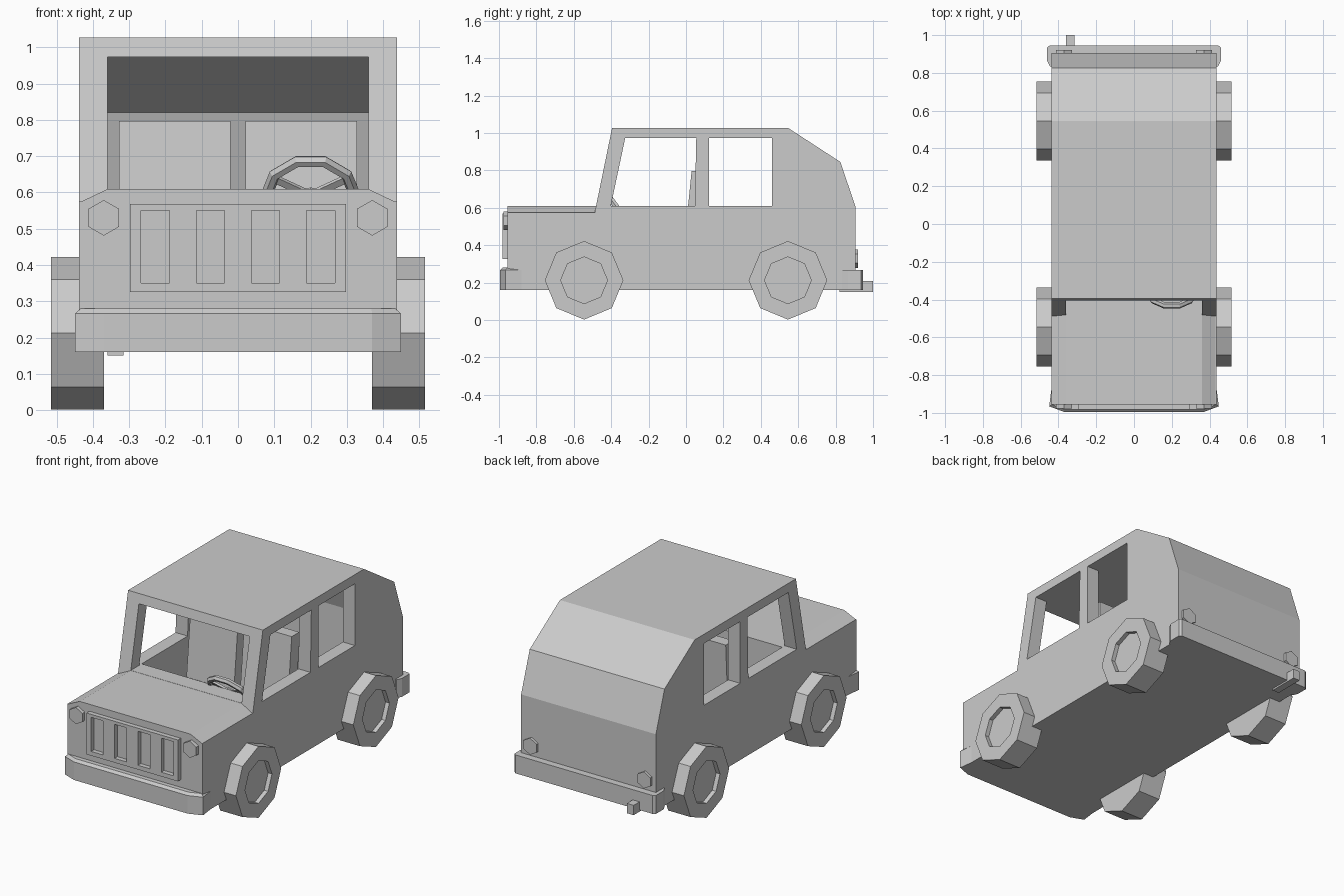
import bpy, bmesh, math
from mathutils import Vector, Matrix

if "Cube" in bpy.data.objects:
    bpy.data.objects.remove(bpy.data.objects["Cube"])


def finish(name, bm):
    bmesh.ops.recalc_face_normals(bm, faces=bm.faces)
    me = bpy.data.meshes.new(name)
    bm.to_mesh(me)
    bm.free()
    ob = bpy.data.objects.new(name, me)
    bpy.context.collection.objects.link(ob)
    return ob


def prism(name, axis, pts, a, b, bevel_top=0):
    """Extrude a 2D profile along an axis from a to b."""
    place = {'x': lambda u, v, w: (w, u, v),
             'y': lambda u, v, w: (u, w, v),
             'z': lambda u, v, w: (u, v, w)}[axis]
    bm = bmesh.new()
    lo = [bm.verts.new(place(u, v, a)) for u, v in pts]
    hi = [bm.verts.new(place(u, v, b)) for u, v in pts]
    bm.faces.new(lo)
    bm.faces.new(hi)
    for i in range(len(pts)):
        j = (i + 1) % len(pts)
        bm.faces.new((lo[i], lo[j], hi[j], hi[i]))
    if bevel_top:
        edges = [e for e in bm.edges if all(v in hi for v in e.verts)]
        bmesh.ops.bevel(bm, geom=edges, offset=bevel_top, segments=1, affect='EDGES')
    return finish(name, bm)


def rect(u0, v0, u1, v1):
    return [(u0, v0), (u1, v0), (u1, v1), (u0, v1)]


def ngon(n, r, cu, cv, start=0.0):
    return [(cu + r * math.cos(start + math.tau * i / n),
             cv + r * math.sin(start + math.tau * i / n)) for i in range(n)]


def cut(ob, cutters):
    for c in cutters:
        c.hide_render = True
        m = ob.modifiers.new("cut", 'BOOLEAN')
        m.operation = 'DIFFERENCE'
        m.solver = 'EXACT'
        m.object = c
    dg = bpy.context.evaluated_depsgraph_get()
    me = bpy.data.meshes.new_from_object(ob.evaluated_get(dg))
    ob.modifiers.clear()
    ob.data = me
    for c in cutters:
        bpy.data.objects.remove(c)


# Body shell: side profile, hollow cabin, windscreen and side windows
body = prism("body", 'x', [(-.955, .16), (.905, .16), (.905, .61), (.825, .845), (.545, 1.027),
                           (-.395, 1.027), (-.488, .575), (-.955, .575)], -.438, .438)
cabin = prism("cabin_cutter", 'x', [(-.38, .25), (.82, .25), (.83, .60), (.76, .82), (.53, .973),
                                    (-.60, .973), (-.60, .61), (-.38, .61)], -.36, .36)
front_win = prism("front_window_cutter", 'x',
                  [(-.402, .61), (.047, .61), (.055, .973), (-.325, .973)], -.6, .6)
rear_win = prism("rear_window_cutter", 'x', rect(.122, .61, .46, .973), -.6, .6)
# bonnet with sloped side edges
prism("hood", 'y', [(-.438, .572), (.438, .572), (.36, .609), (-.36, .609)], -.955, -.38)
cut(body, [cabin, front_win, rear_win])

# Bumpers
prism("front_bumper", 'z', [(-.438, -.88), (-.449, -.965), (-.37, -.995), (.37, -.995),
                            (.449, -.965), (.438, -.88)], .16, .28, .014)
prism("rear_bumper", 'z', [(-.445, .835), (.445, .835), (.46, .865), (.46, .935), (.445, .946),
                           (-.445, .946), (-.46, .935), (-.46, .865)], .16, .268)
prism("exhaust_pipe", 'y', rect(-.36, .15, -.316, .208), .82, 1.0)

# Grille with four slots
grille = prism("grille", 'y', rect(-.297, .325, .297, .568), -.982, -.95)
cut(grille, [prism("slot_cutter", 'y', rect(c - .039, .35, c + .039, .55), -1.1, -.9)
             for c in (-.228, -.076, .076, .228)])

# Lights, wheels and seats on both sides
for side, s in (("left", -1), ("right", 1)):
    prism(f"{side}_headlight", 'y', ngon(6, .049, s * .37, .53, math.pi / 2), -.977, -.94)
    prism(f"{side}_tail_light", 'y', ngon(6, .049, s * .37, .328, math.pi / 2), .89, .92)
    for end, y in (("front", -.545), ("rear", .545)):
        wheel = prism(f"{side}_{end}_wheel", 'x', ngon(8, .21, y, .212), s * .37, s * .515)
        cut(wheel, [prism("hub_cutter", 'x', ngon(8, .125, y, .212), s * .49, s * .6)])
    prism(f"{side}_seat", 'x', [(-.22, .24), (-.22, .40), (-.01, .40), (.03, .797), (.10, .797),
                                (.07, .24)], s * .02, s * .328)

# Steering wheel: ten-sided rim with spokes and column
R, r, n = .122, .017, 10
bm = bmesh.new()
rings = []
for i in range(n):
    a = math.tau * i / n
    rings.append([bm.verts.new(((R + r * math.cos(b)) * math.cos(a),
                                (R + r * math.cos(b)) * math.sin(a), r * math.sin(b)))
                  for b in (k * math.tau / 6 for k in range(6))])
for i in range(n):
    p, q = rings[i], rings[(i + 1) % n]
    for k in range(6):
        m = (k + 1) % 6
        bm.faces.new((p[k], q[k], q[m], p[m]))
for ang in (30, -30):
    bmesh.ops.create_cube(bm, size=1, matrix=Matrix.Rotation(math.radians(ang), 4, 'Z')
                          @ Matrix.Diagonal((2 * R, .02, .012, 1)))
bmesh.ops.create_cone(bm, cap_ends=True, segments=8, radius1=.02, radius2=.02, depth=.1,
                      matrix=Matrix.Translation((0, 0, -.04)))
wheel = finish("steering_wheel", bm)
# rim faces back and up, top leaning forward
zax = Vector((0, .8, .6))
xax = Vector((1, 0, 0))
yax = zax.cross(xax)
rot = Matrix((xax, yax, zax)).transposed().to_4x4()
wheel.data.transform(Matrix.Translation((.2, -.362, .592)) @ rot)
